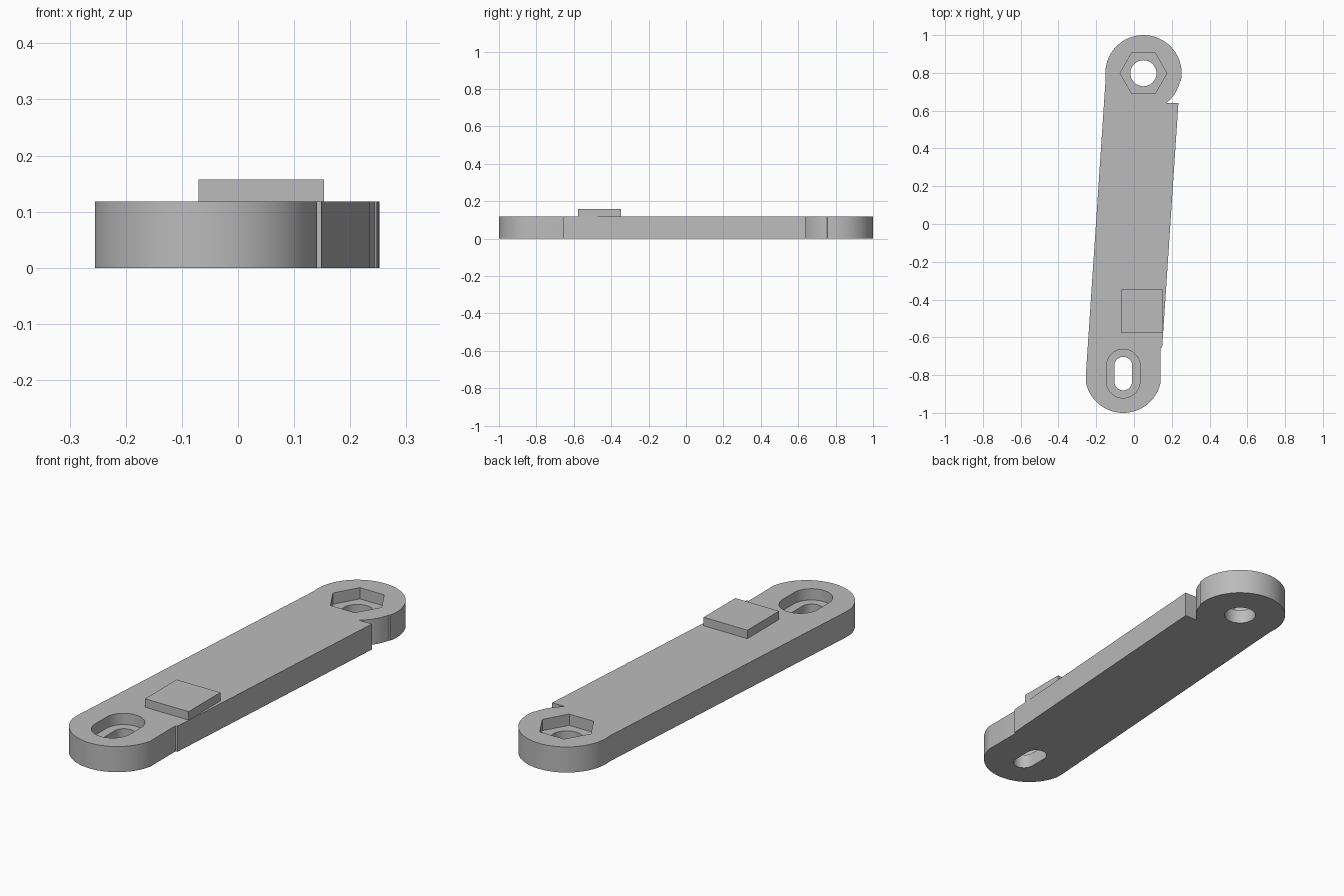
import bpy, bmesh
from math import radians, cos, sin

if "Cube" in bpy.data.objects:
    bpy.data.objects.remove(bpy.data.objects["Cube"], do_unlink=True)

grey = bpy.data.materials.new("plain grey")
grey.use_nodes = True
colour = (0.5, 0.5, 0.5, 1)
grey.diffuse_color = colour
grey.node_tree.nodes["Principled BSDF"].inputs["Base Color"].default_value = colour

THICK = 0.118
FLOOR = 0.066              # floor of both recesses
HEX_END = (0.05, 0.798)
SLOT_END = (-0.057, -0.798)


def arc(centre, radius, start, end, steps):
    """Points along a circular arc, angles in degrees."""
    angles = [radians(start + (end - start) * i / steps) for i in range(steps + 1)]
    return [(centre[0] + radius * cos(a), centre[1] + radius * sin(a)) for a in angles]


def slot(centre, radius, half):
    """Outline of a slot running along y."""
    x, y = centre
    return arc((x, y + half), radius, 0, 180, 24) + arc((x, y - half), radius, 180, 360, 24)


def prism(name, outline, z0, z1):
    """Extrude a closed outline from z0 to z1."""
    bm = bmesh.new()
    base = bm.faces.new([bm.verts.new((x, y, z0)) for x, y in outline])
    top = bmesh.ops.extrude_face_region(bm, geom=[base])["geom"]
    bmesh.ops.translate(bm, vec=(0, 0, z1 - z0),
                        verts=[v for v in top if isinstance(v, bmesh.types.BMVert)])
    bmesh.ops.recalc_face_normals(bm, faces=bm.faces)
    mesh = bpy.data.meshes.new(name)
    bm.to_mesh(mesh)
    bm.free()
    mesh.materials.append(grey)
    obj = bpy.data.objects.new(name, mesh)
    bpy.context.collection.objects.link(obj)
    return obj


def cut(target, name, outline, z0):
    """Subtract a prism rising from z0 through the top of the target."""
    cutter = prism(name, outline, z0, THICK + 0.1)
    cutter.hide_render = True
    mod = target.modifiers.new(name, "BOOLEAN")
    mod.operation = "DIFFERENCE"
    mod.solver = "EXACT"
    mod.object = cutter
    bpy.context.view_layer.objects.active = target
    bpy.ops.object.modifier_apply(modifier=mod.name)
    bpy.data.objects.remove(cutter, do_unlink=True)


# Arm: rounded ends, slanted sides, small steps and a notch on the left side
outline = arc(SLOT_END, 0.202, 192, 348, 40)
outline += [(0.14, -0.655), (0.149, -0.655), (0.235, 0.64)]
outline += arc(HEX_END, 0.198, -53, -13, 12)
outline += arc(HEX_END, 0.202, -12, 188, 56)
outline += [(-0.255, -0.80)]
arm = prism("arm", outline, 0, THICK)

# Hexagonal nut recess and round bolt hole
cut(arm, "nut_recess", arc(HEX_END, 0.124, 0, 300, 5), FLOOR)
cut(arm, "bolt_hole", arc(HEX_END, 0.069, 0, 352.5, 47), -0.1)

# Stepped slot at the other end
slot_centre = (SLOT_END[0], -0.792)
cut(arm, "slot_recess", slot(slot_centre, 0.089, 0.04), FLOOR)
cut(arm, "slot_hole", slot(slot_centre, 0.047, 0.042), -0.1)

# Raised square pad
prism("pad", [(-0.07, -0.578), (0.153, -0.578), (0.153, -0.347), (-0.07, -0.347)],
      THICK - 0.002, 0.157)

# Smooth the round walls, keep edges sharp
bpy.ops.object.select_all(action="DESELECT")
arm.select_set(True)
bpy.context.view_layer.objects.active = arm
bpy.ops.object.shade_smooth_by_angle(angle=radians(25))
